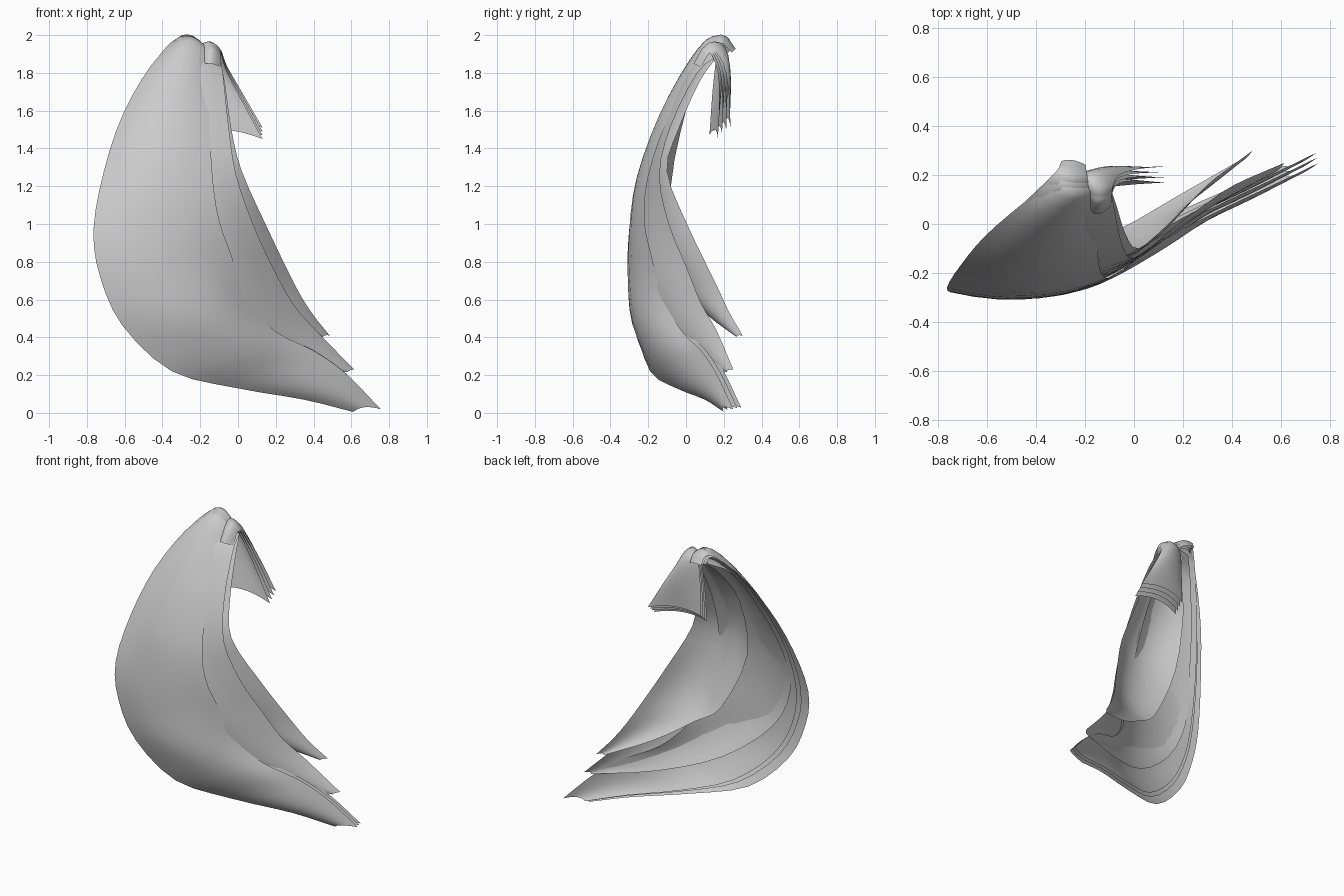
import bpy, bmesh
from mathutils import Vector

grey = bpy.data.materials.new("hair_grey")
grey.diffuse_color = (0.6, 0.6, 0.6, 1)


def spline(p, sub=3):
    """Smooth path through the given points."""
    p = [Vector(v) for v in p]
    p = [p[0] * 2 - p[1]] + p + [p[-1] * 2 - p[-2]]
    out = []
    for a, b, c, d in zip(p, p[1:], p[2:], p[3:]):
        for i in range(sub):
            t = i / sub
            out.append(0.5 * (2 * b + (c - a) * t + (2 * a - 5 * b + 4 * c - d) * t * t
                              + (3 * b - a - 3 * c + d) * t ** 3))
    return out + [p[-2]]


def lock(name, outer, middle, inner, inset=0.0, shift=(0, 0, 0), taper=False, cols=8):
    """Curved hair sheet: an arc across from outer edge to inner edge at each step."""
    bm = bmesh.new()
    rows = []
    paths = list(zip(spline(outer), spline(middle), spline(inner)))
    for r, (o, m, i) in enumerate(paths):
        move = Vector(shift) * (r / (len(paths) - 1) if taper else 1)
        row = []
        for k in range(cols + 1):
            t = inset + (1 - inset) * k / cols
            v = o * (1 - t) * (1 - 2 * t) + m * 4 * t * (1 - t) + i * t * (2 * t - 1)
            row.append(bm.verts.new(v + move))
        rows.append(row)
    for a, b in zip(rows, rows[1:]):
        for k in range(cols):
            bm.faces.new((a[k], b[k], b[k + 1], a[k + 1]))
    me = bpy.data.meshes.new(name)
    bm.to_mesh(me)
    bm.free()
    me.materials.append(grey)
    me.shade_smooth()
    ob = bpy.data.objects.new(name, me)
    bpy.context.collection.objects.link(ob)


# Wide front lock, with two narrower sheets under it
front = (
    [(-.3, .21, 1.91), (-.33, .18, 1.96), (-.46, .08, 1.84), (-.61, -.05, 1.58),
     (-.71, -.17, 1.28), (-.765, -.26, .97), (-.73, -.28, .72), (-.61, -.26, .46),
     (-.35, -.19, .22), (0, -.05, .13), (.35, .1, .07), (.61, .2, .005)],
    [(-.25, .22, 1.92), (-.26, .14, 1.995), (-.32, .02, 1.87), (-.4, -.14, 1.58),
     (-.45, -.26, 1.25), (-.42, -.3, .97), (-.36, -.3, .72), (-.22, -.27, .5),
     (0, -.16, .33), (.2, -.03, .22), (.45, .09, .13), (.67, .2, .03)],
    [(-.19, .2, 1.9), (-.18, .13, 1.95), (-.16, .04, 1.8), (-.15, -.1, 1.55),
     (-.135, -.2, 1.25), (-.1, -.22, 1.02), (-.03, -.18, .82), (.04, -.12, .6),
     (.2, -.02, .43), (.4, .08, .33), (.57, .16, .21), (.755, .25, .02)])
lock("front_lock", *front)
lock("front_lock_lining_1", *front, inset=0.08, shift=(-.005, .022, .005))
lock("front_lock_lining_2", *front, inset=0.12, shift=(-.008, .042, .008))

# Middle lock, mostly sandwiched behind the front lock
lock("middle_lock",
     [(-.3, .19, 1.91), (-.42, .07, 1.82), (-.54, -.06, 1.55), (-.62, -.18, 1.25),
      (-.64, -.24, .95), (-.5, -.24, .66), (-.18, -.14, .4), (.2, .04, .27), (.58, .22, .215)],
     [(-.2, .16, 1.94), (-.26, .03, 1.84), (-.32, -.12, 1.55), (-.34, -.225, 1.23),
      (-.28, -.265, .95), (-.15, -.23, .72), (.06, -.1, .5), (.32, .07, .36), (.59, .22, .225)],
     [(-.1, .18, 1.9), (-.08, .06, 1.8), (-.05, -.08, 1.52), (-.01, -.14, 1.26),
      (.08, -.09, 1.0), (.18, 0, .78), (.29, .08, .58), (.41, .16, .44), (.615, .25, .23)])

# Inner lock along the open side, its outer edge curling back
lock("inner_lock",
     [(-.27, .17, 1.89), (-.33, .08, 1.8), (-.42, 0, 1.6), (-.42, -.08, 1.2),
      (-.23, -.06, .79), (-.06, -.02, .665), (.17, .11, .52), (.45, .27, .4)],
     [(-.19, .16, 1.92), (-.19, .05, 1.79), (-.22, -.1, 1.52), (-.19, -.17, 1.25),
      (-.01, -.11, .9), (.12, .01, .69), (.29, .14, .53), (.46, .27, .41)],
     [(-.1, .16, 1.88), (-.07, .07, 1.75), (-.035, -.04, 1.5), (.02, -.1, 1.28),
      (.15, .01, .99), (.3, .16, .68), (.39, .23, .53), (.485, .3, .41)])

# Stacked short locks folding over the crown and hanging behind
for n in range(4):
    lock(f"back_lock_{n + 1}",
         [(-.19, .08, 1.84), (-.2, .14, 1.93), (-.23, .19, 1.92), (-.245, .19, 1.75), (-.25, .19, 1.53)],
         [(-.15, .04, 1.85), (-.14, .12, 1.96), (-.15, .21, 1.93), (-.12, .235, 1.78), (-.08, .22, 1.56)],
         [(-.09, .08, 1.83), (-.09, .14, 1.92), (-.06, .2, 1.84), (.02, .225, 1.7), (.13, .235, 1.51)],
         shift=(0, -.022 * n, -.02 * n), taper=True)
